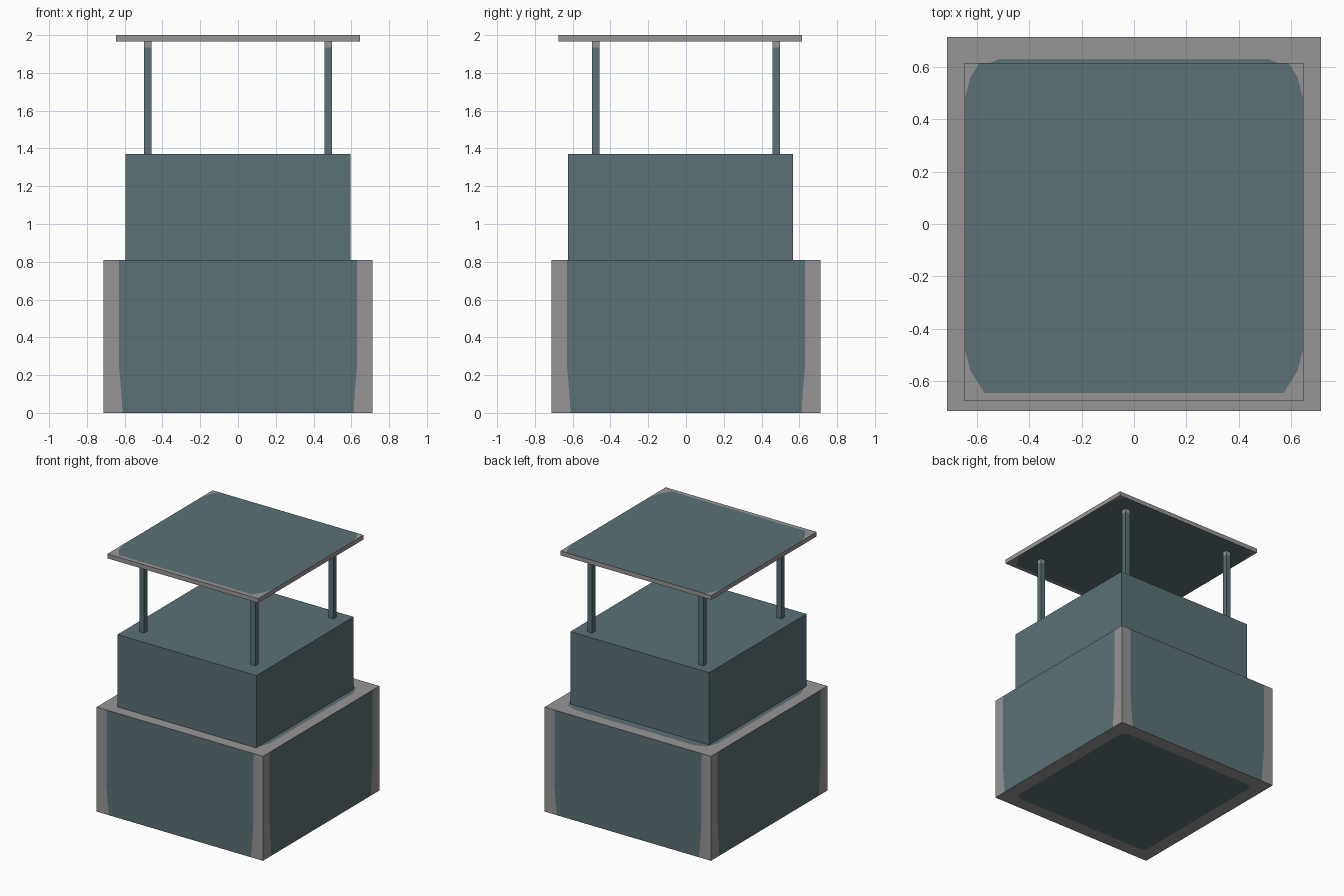
import bpy, bmesh
from mathutils import Vector

if "Cube" in bpy.data.objects:
    bpy.data.objects.remove(bpy.data.objects["Cube"])


def make_mat(name, rgb):
    m = bpy.data.materials.new(name)
    m.diffuse_color = (*rgb, 1)
    m.use_nodes = True
    m.node_tree.nodes["Principled BSDF"].inputs["Base Color"].default_value = m.diffuse_color
    return m


TEAL = make_mat("dark teal", (0.105, 0.164, 0.182))
GREY = make_mat("warm grey", (0.314, 0.300, 0.308))


def box(name, lo, hi, planes=(), is_teal=lambda c, n: True):
    """Box cut along planes (normal, distance); faces coloured by a rule."""
    lo, hi = Vector(lo), Vector(hi)
    bm = bmesh.new()
    bmesh.ops.create_cube(bm, size=1)
    for v in bm.verts:
        v.co = Vector([(lo[i] + hi[i]) / 2 + v.co[i] * (hi[i] - lo[i]) for i in range(3)])
    for n, d in planes:
        n = Vector(n)
        bmesh.ops.bisect_plane(bm, geom=bm.verts[:] + bm.edges[:] + bm.faces[:],
                               plane_co=n * (d / n.length_squared), plane_no=n)
    bm.normal_update()
    for f in bm.faces:
        f.material_index = 0 if is_teal(f.calc_center_median(), f.normal) else 1
    me = bpy.data.meshes.new(name)
    bm.to_mesh(me)
    bm.free()
    me.materials.append(TEAL)
    me.materials.append(GREY)
    ob = bpy.data.objects.new(name, me)
    bpy.context.collection.objects.link(ob)
    return ob


def inside(p, planes):
    return all(p.dot(Vector(n)) < d + 1e-5 for n, d in planes)


# Base block: teal panels with grey borders, narrowing slightly at the foot
base_planes = []
for s in (-1, 1):
    base_planes += [((s, 0, 0), 0.63), ((0, s, 0), 0.63),
                    ((s, 0, -0.08), 0.61), ((0, s, -0.08), 0.61)]
    for t in (-1, 1):
        base_planes += [((s, t, 0), 1.195), ((s, 0.4 * t, 0), 0.835), ((0.4 * s, t, 0), 0.835)]


def base_rule(c, n):
    p = c.copy()
    if abs(n.x) > 0.5:
        p.x = 0
    if abs(n.y) > 0.5:
        p.y = 0
    return inside(p, base_planes)


box("base_block", (-0.713, -0.713, 0), (0.713, 0.713, 0.81), base_planes, base_rule)

# Upper block
box("upper_block", (-0.595, -0.626, 0.81), (0.595, 0.566, 1.37))

# Four posts with grey tops
for i, x in enumerate((-0.477, 0.477)):
    for j, y in enumerate((-0.477, 0.477)):
        box(f"post_{i}{j}", (x - 0.02, y - 0.02, 1.37), (x + 0.02, y + 0.02, 1.966),
            [((0, 0, 1), 1.935)], lambda c, n: c.z < 1.935)

# Roof slab: teal field with rounded corners, grey rim
roof_planes = [((0, -1, 0), 0.645), ((1, 0, 0), 0.645), ((-1, 0, 0), 0.645)]
for s in (-1, 1):
    for t in (-1, 1):
        roof_planes += [((4 * s, t, 0), 3.06), ((0.055 * s, 0.035 * t, 0), 0.05397)]
box("roof_slab", (-0.647, -0.676, 1.966), (0.647, 0.614, 2.0), roof_planes,
    lambda c, n: abs(n.z) > 0.5 and inside(c, roof_planes))
